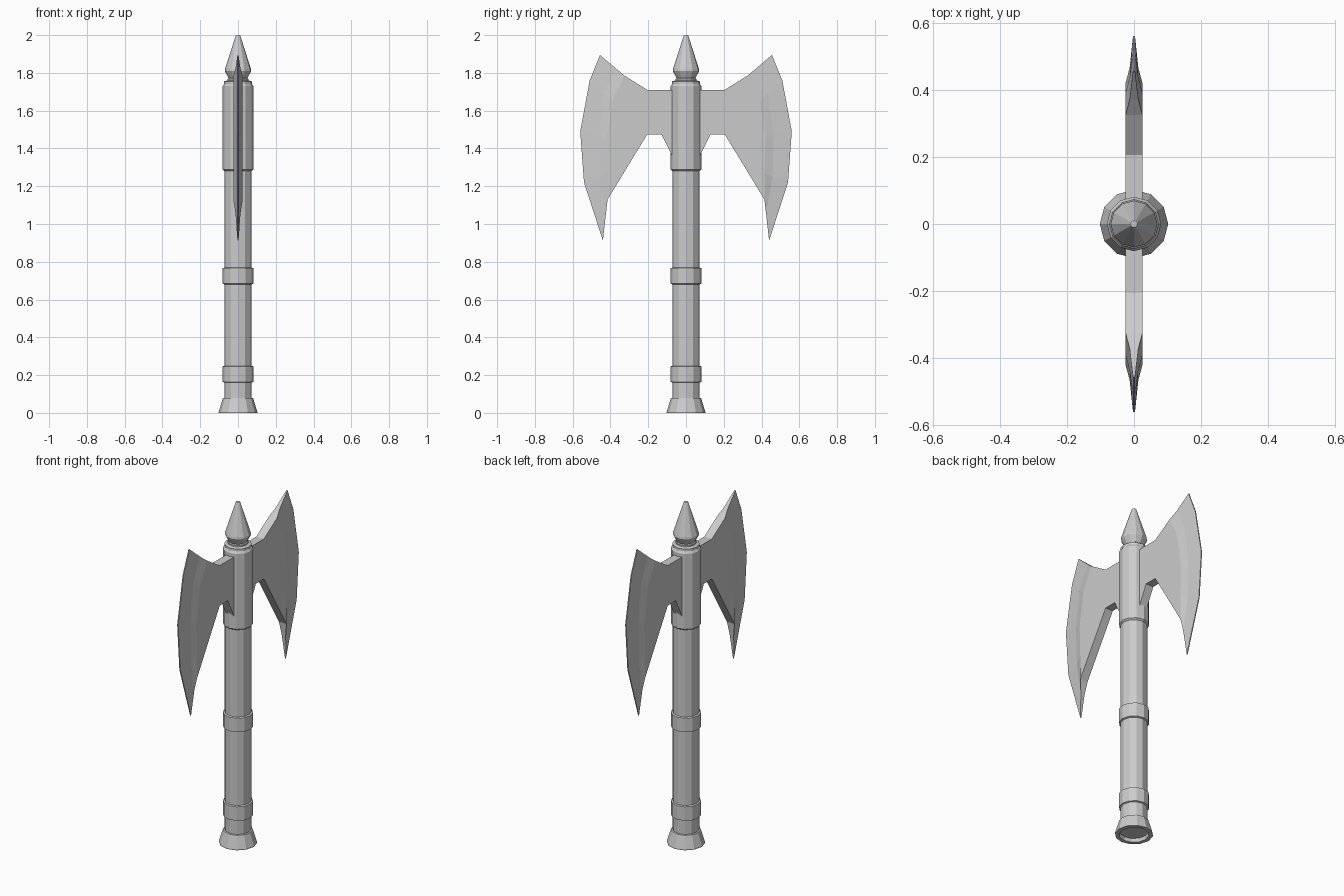
import bpy, bmesh
from math import cos, sin, tau

if "Cube" in bpy.data.objects:
    bpy.data.objects.remove(bpy.data.objects["Cube"])

SIDES = 12


def finish(name, bm):
    bmesh.ops.recalc_face_normals(bm, faces=bm.faces)
    mesh = bpy.data.meshes.new(name)
    bm.to_mesh(mesh)
    bm.free()
    obj = bpy.data.objects.new(name, mesh)
    bpy.context.collection.objects.link(obj)
    return obj


def lathe(name, profile):
    """Spin (radius, z) points into a faceted, capped solid."""
    bm = bmesh.new()
    rings = [[bm.verts.new((r * cos(tau * i / SIDES), r * sin(tau * i / SIDES), z))
              for i in range(SIDES)] for r, z in profile]
    for a, b in zip(rings, rings[1:]):
        for i in range(SIDES):
            j = (i + 1) % SIDES
            bm.faces.new((a[i], a[j], b[j], b[i]))
    bm.faces.new(rings[0])
    bm.faces.new(rings[-1])
    return finish(name, bm)


# Handle with flared, hollowed pommel
lathe("pommel", [(0.075, 0.02), (0.08, 0.0), (0.102, 0.0), (0.102, 0.006),
                 (0.08, 0.078), (0.07, 0.08)])
lathe("shaft", [(0.072, 0.07), (0.072, 1.3)])

# Grip rings
for label, z in (("lower", 0.16), ("upper", 0.68)):
    lathe(label + "_grip_ring", [(0.07, z), (0.081, z + 0.004),
                                 (0.081, z + 0.086), (0.07, z + 0.09)])

# Axe head socket and spear-like finial
lathe("head_socket", [(0.072, 1.28), (0.081, 1.288), (0.081, 1.73), (0.073, 1.742),
                      (0.073, 1.755), (0.055, 1.76)])
lathe("finial", [(0.055, 1.75), (0.055, 1.768), (0.05, 1.772), (0.07, 1.81),
                 (0.069, 1.82), (0.013, 1.995), (0.01, 2.0)])

# Blade: flat body, then ridge -> mid -> cutting edge, each row (y, z) from the top
BODY_TOP = [(0.06, 1.71), (0.205, 1.71)]
BODY_LOW = [(0.205, 1.475), (0.13, 1.475), (0.07, 1.355), (0.06, 1.355)]
RIDGE = [(0.325, 1.785), (0.39, 1.65), (0.42, 1.45), (0.415, 1.27), (0.415, 1.13)]
MID = [(0.37, 1.822), (0.435, 1.69), (0.465, 1.47), (0.458, 1.25), (0.424, 1.055)]
EDGE = [(0.455, 1.895), (0.51, 1.76), (0.56, 1.49), (0.54, 1.22), (0.44, 0.912)]

bm = bmesh.new()
outlines = []
for side in (1, -1):
    def row(points, half):
        return [bm.verts.new((side * half, y, z)) for y, z in points]
    top, low = row(BODY_TOP, 0.025), row(BODY_LOW, 0.025)
    ridge, mid, edge = row(RIDGE, 0.025), row(MID, 0.013), row(EDGE, 0.003)
    bm.faces.new(top + ridge + low)
    for a, b in ((ridge, mid), (mid, edge)):
        for i in range(4):
            bm.faces.new((a[i], b[i], b[i + 1], a[i + 1]))
    outlines.append(top + [ridge[0], mid[0]] + edge + [mid[4], ridge[4]] + low)
# Rim joining both sides of the blade
p, q = outlines
for i in range(len(p)):
    j = (i + 1) % len(p)
    bm.faces.new((p[i], p[j], q[j], q[i]))
blade = finish("double_blade", bm)
mirror = blade.modifiers.new("opposite_blade", 'MIRROR')
mirror.use_axis = (False, True, False)
